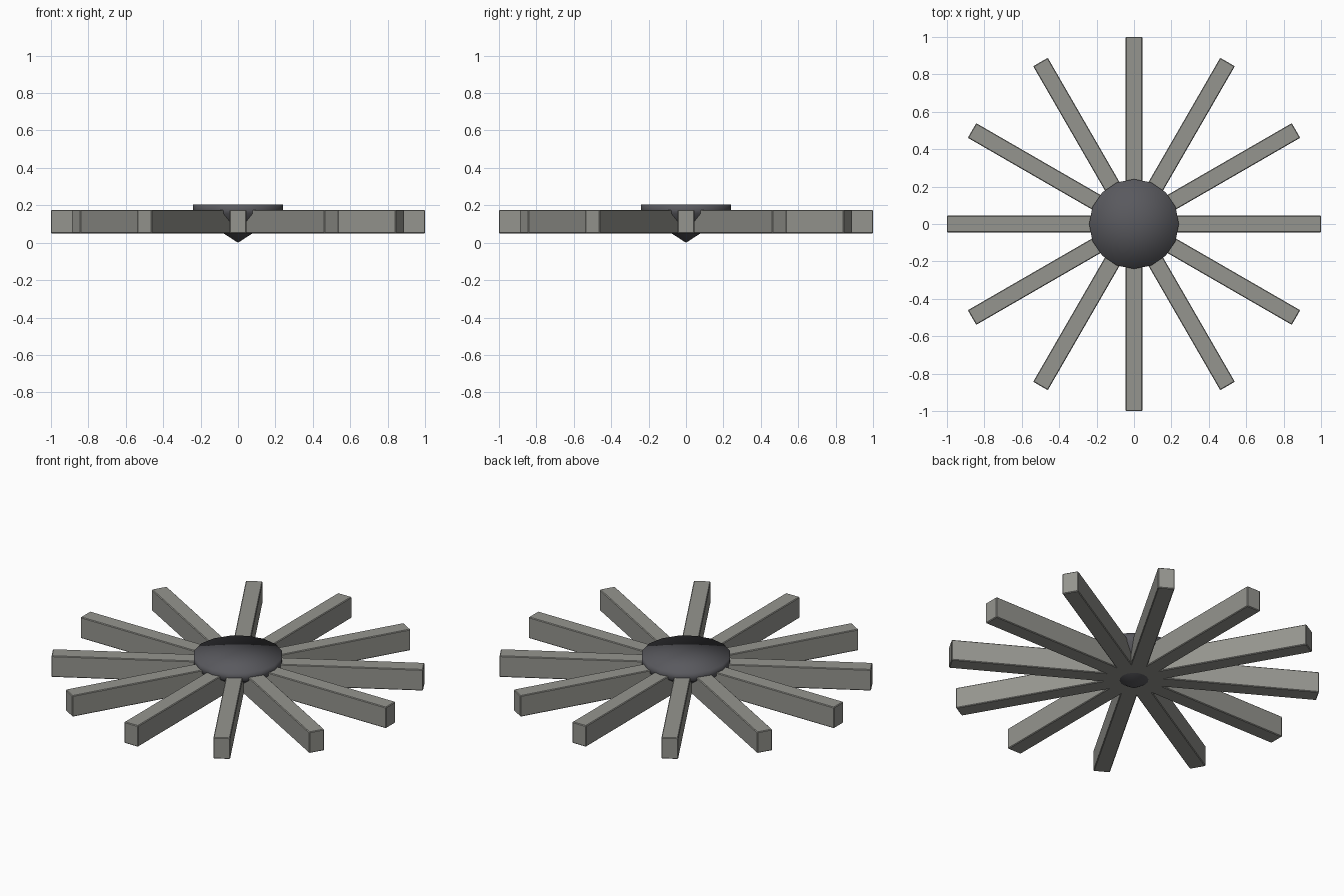
import bpy, bmesh, math
from mathutils import Matrix

if "Cube" in bpy.data.objects:
    bpy.data.objects.remove(bpy.data.objects["Cube"])


def material(name, rgb):
    m = bpy.data.materials.new(name)
    m.diffuse_color = (*rgb, 1)
    m.use_nodes = True
    m.node_tree.nodes["Principled BSDF"].inputs["Base Color"].default_value = m.diffuse_color
    return m


def add_object(name, bm, mat, smooth=False):
    bmesh.ops.recalc_face_normals(bm, faces=bm.faces)
    for f in bm.faces:
        f.smooth = smooth
    me = bpy.data.meshes.new(name)
    bm.to_mesh(me)
    bm.free()
    me.materials.append(mat)
    ob = bpy.data.objects.new(name, me)
    bpy.context.collection.objects.link(ob)
    return ob


stone = material("warm_grey", (0.3, 0.3, 0.275))
dark = material("dark_grey", (0.1, 0.1, 0.112))

# Six full-length bars crossing at the centre make the twelve spokes
for i in range(6):
    bm = bmesh.new()
    bmesh.ops.create_cube(bm, size=1)
    bmesh.ops.scale(bm, vec=(2.0, 0.09, 0.125), verts=bm.verts)
    bmesh.ops.translate(bm, vec=(0, 0, 0.1125), verts=bm.verts)
    bmesh.ops.rotate(bm, cent=(0, 0, 0), verts=bm.verts,
                     matrix=Matrix.Rotation(math.radians(30 * i), 3, 'Z'))
    bar = add_object(f"spoke_bar_{i + 1}", bm, stone)
    bev = bar.modifiers.new("soft_edge", 'BEVEL')
    bev.width = 0.004
    bev.segments = 1

# Hub: flat-topped disc with a pointed conical underside, fully smooth shaded
SIDES = 16
profile = [(0.24, 0.155), (0.24, 0.205)]
bm = bmesh.new()
rings = []
for r, z in profile:
    rings.append([bm.verts.new((r * math.cos(2 * math.pi * k / SIDES),
                                r * math.sin(2 * math.pi * k / SIDES), z))
                  for k in range(SIDES)])
tip = bm.verts.new((0, 0, 0))
top = bm.verts.new((0, 0, 0.205))
for k in range(SIDES):
    n = (k + 1) % SIDES
    low, high = rings
    bm.faces.new((tip, low[n], low[k]))
    bm.faces.new((low[k], low[n], high[n], high[k]))
    bm.faces.new((top, high[k], high[n]))
add_object("hub", bm, dark, smooth=True)
